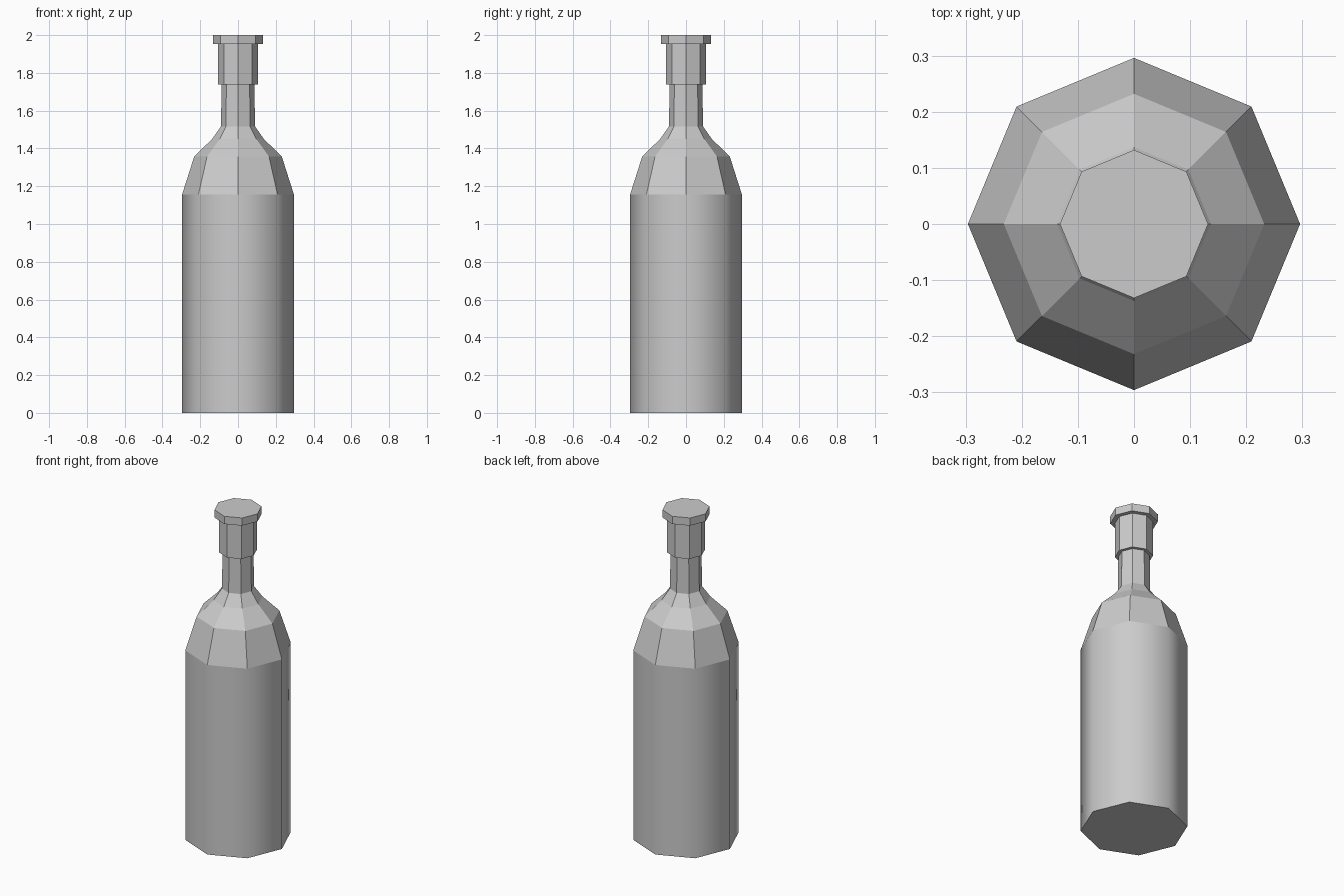
import bpy, bmesh
from math import cos, sin, pi

if "Cube" in bpy.data.objects:
    bpy.data.objects.remove(bpy.data.objects["Cube"])

SIDES = 8


def lathe(name, profile, smooth_bands=()):
    """Spin (radius, height) points into a capped eight-sided solid."""
    bm = bmesh.new()
    rings = []
    for r, z in profile:
        rings.append([bm.verts.new((r * cos(2 * pi * i / SIDES),
                                    r * sin(2 * pi * i / SIDES), z))
                      for i in range(SIDES)])
    for band, (low, high) in enumerate(zip(rings, rings[1:])):
        for i in range(SIDES):
            j = (i + 1) % SIDES
            face = bm.faces.new((low[i], low[j], high[j], high[i]))
            face.smooth = band in smooth_bands
    bm.faces.new(rings[0][::-1])
    bm.faces.new(rings[-1])
    mesh = bpy.data.meshes.new(name)
    bm.to_mesh(mesh)
    bm.free()
    obj = bpy.data.objects.new(name, mesh)
    bpy.context.collection.objects.link(obj)
    return obj


# Bottle: smooth straight body, faceted shoulders and neck,
# stepped collar and wider lip in one continuous skin
lathe("bottle", [
    (0.296, 0.0), (0.296, 1.156),      # body
    (0.232, 1.357), (0.137, 1.45),     # shoulders
    (0.09, 1.517), (0.087, 1.738),     # neck
    (0.106, 1.738), (0.106, 1.953),    # collar
    (0.132, 1.953), (0.132, 2.0),      # lip
], smooth_bands={0})
